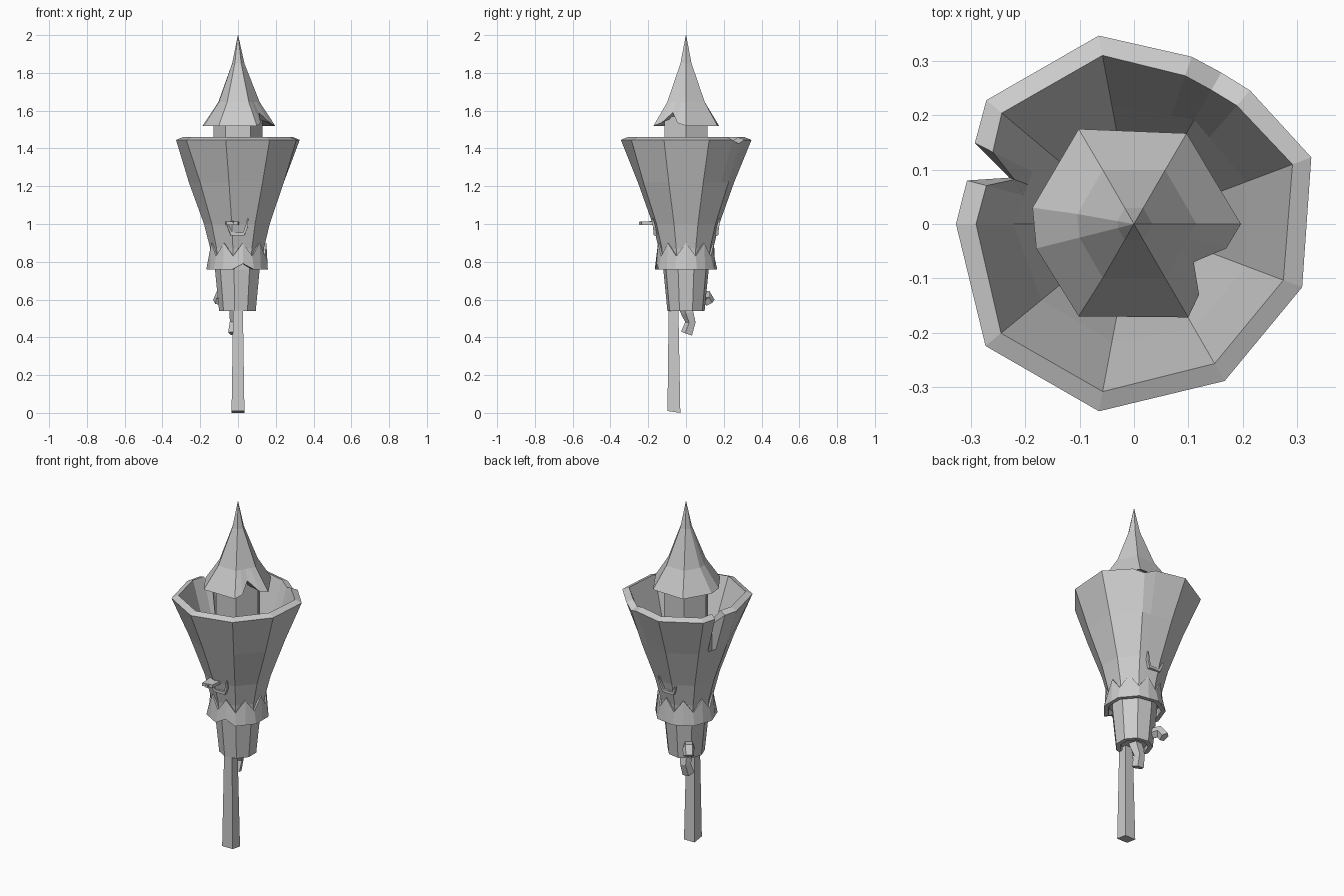
import bpy
from math import cos, sin, radians
from mathutils import Vector

if "Cube" in bpy.data.objects:
    bpy.data.objects.remove(bpy.data.objects["Cube"])


def loft(name, rings, cap_start=True, cap_end=True, closed=False):
    """Skin equal-length point rings into a flat-shaded mesh."""
    n = len(rings[0])
    verts = [tuple(p) for r in rings for p in r]
    faces = []
    m = len(rings)
    for i in range(m if closed else m - 1):
        a, b = i * n, ((i + 1) % m) * n
        for j in range(n):
            k = (j + 1) % n
            faces.append((a + j, a + k, b + k, b + j))
    if not closed:
        if cap_start:
            faces.append(tuple(range(n))[::-1])
        if cap_end:
            faces.append(tuple(range((m - 1) * n, m * n)))
    me = bpy.data.meshes.new(name)
    me.from_pydata(verts, [], faces)
    me.validate()
    ob = bpy.data.objects.new(name, me)
    bpy.context.collection.objects.link(ob)
    return ob


def polar(a, r, z):
    return (r * cos(radians(a)), r * sin(radians(a)), z)


def ngon_r(a, R, sides):
    """Radius of a regular polygon (corner at 180 degrees) at angle a."""
    step = 360 / sides
    off = (a - 180) % step - step / 2
    return R * cos(radians(step / 2)) / cos(radians(off))


def ring(angles, R, z, sides):
    return [polar(a, ngon_r(a, R, sides), z) for a in angles]


def tube(name, pts, radii, sides=4, ref=(1, 0, 0)):
    pts = [Vector(p) for p in pts]
    rings = []
    for i, p in enumerate(pts):
        t = (pts[min(i + 1, len(pts) - 1)] - pts[max(i - 1, 0)]).normalized()
        u = Vector(ref).cross(t).normalized()
        v = t.cross(u)
        rings.append([p + radii[i] * (u * cos(radians(360 * (k + .5) / sides))
                                      + v * sin(radians(360 * (k + .5) / sides)))
                      for k in range(sides)])
    return loft(name, rings)


# Flared nine-sided cup with two chips in the rim: angle, radius, drop
rim = [(-140.6, .354, 0), (-100.6, .351, 0), (-60, .334, 0), (-20.6, .331, 0),
       (20.6, .349, 0), (49, .326, 0), (60, .322, .02), (71, .326, 0),
       (100.6, .353, 0), (140, .355, 0), (153, .329, 0), (159.6, .245, .07),
       (165.4, .318, 0), (180, .328, 0)]
ang = [r[0] for r in rim]
outer = [ring(ang, R, z, 9) for R, z in
         ((.14, .80), (.147, .87), (.18, 1.0), (.26, 1.22))]
outer.append([polar(a, r, 1.445 - d) for a, r, d in rim])
inner = [[polar(a, r - (.01 if d > .05 else .037), 1.46 - d) for a, r, d in rim]]
inner += [ring(ang, R, z, 9) for R, z in ((.222, 1.22), (.143, 1.0), (.11, .80))]
loft("cup", outer + inner, closed=True)

# Flared collar with jagged upper edge and a nick in the lower edge
ca = [180 + 20 * k for k in range(18)]
low = [polar(a, ngon_r(a, .168, 9), .79 if k == 5 else .76) for k, a in enumerate(ca)]
top = [polar(a, ngon_r(a, .152 + .008 * (k % 2), 9), .83 + .07 * (k % 2))
       for k, a in enumerate(ca)]
top_in = [(x * .88, y * .88, z) for x, y, z in top]
low_in = [(x * .86, y * .86, z) for x, y, z in low]
loft("collar", [low, top, top_in, low_in], closed=True)

# Lower stem
a9 = [180 + 40 * k for k in range(9)]
loft("stem", [ring(a9, .07, .56, 9), ring(a9, .075, .54, 9), ring(a9, .10, .54, 9),
              ring(a9, .122, .76, 9), ring(a9, .122, .86, 9)])

# Hexagonal inner column
a6 = [60 * k for k in range(6)]
loft("inner_column", [ring(a6, .115, .86, 6), ring(a6, .13, 1.0, 6), ring(a6, .13, 1.57, 6)])

# Pointed roof with broken eaves
eaves = [(.197, 0, 1.52), (.097, .167, 1.52), (-.102, .175, 1.52), (-.187, .03, 1.52),
         (-.18, -.045, 1.52), (-.102, -.17, 1.52), (.1, -.172, 1.52),
         (.12, -.13, 1.535), (.11, -.07, 1.59), (.17, -.045, 1.535)]
ra = [0, 60, 120, 170, 194, 240, 300, 313, 328, 345]
under = [(x, y, 1.56) for x, y, z in ring(ra, .115, 0, 6)]
loft("roof", [under, eaves, ring(ra, .115, 1.645, 6), ring(ra, .034, 1.85, 6),
              ring(ra, .001, 2.0, 6)])

# Square supporting post, foot cut at a slight slope


def square(h, y, z, tilt=0):
    return [(-h, y - h, z + tilt), (h, y - h, z + tilt), (h, y + h, z), (-h, y + h, z)]


loft("post", [square(.034, -.064, 0, .01), square(.026, -.066, .54), square(.022, -.062, .62)])

# Window trims front and back
for name, s in (("front_window_trim", -1), ("back_window_trim", 1)):
    path = [(-.055, .172, .995), (-.035, .162, .948), (.03, .162, .948),
            (.045, .168, .985), (.052, .178, 1.03)]
    tube(name, [(x, s * y, z) for x, y, z in path], [.006, .012, .012, .01, .004],
         ref=(0, 1, 0))

# Flap projecting from the front window
tube("window_flap", [(-.03, -.15, 1.008), (-.03, -.2, 1.005), (-.03, -.248, 1.003)],
     [.013, .013, .011])
loft("flap_board", [[(x, y, z) for x, y in
                     ((-.06, -.245), (0, -.235), (.005, -.16), (-.065, -.16))]
                    for z in (.996, 1.014)])

# Hanging bent root and side stub
tube("root", [(-.01, -.005, .57), (-.01, .01, .53), (-.015, .026, .48), (-.02, .006, .42)],
     [.036, .036, .03, .034], 5)
tube("side_stub", [(-.06, .06, .615), (-.09, .105, .62), (-.105, .125, .585)],
     [.03, .033, .03], 5, ref=(1, 1, 0))
